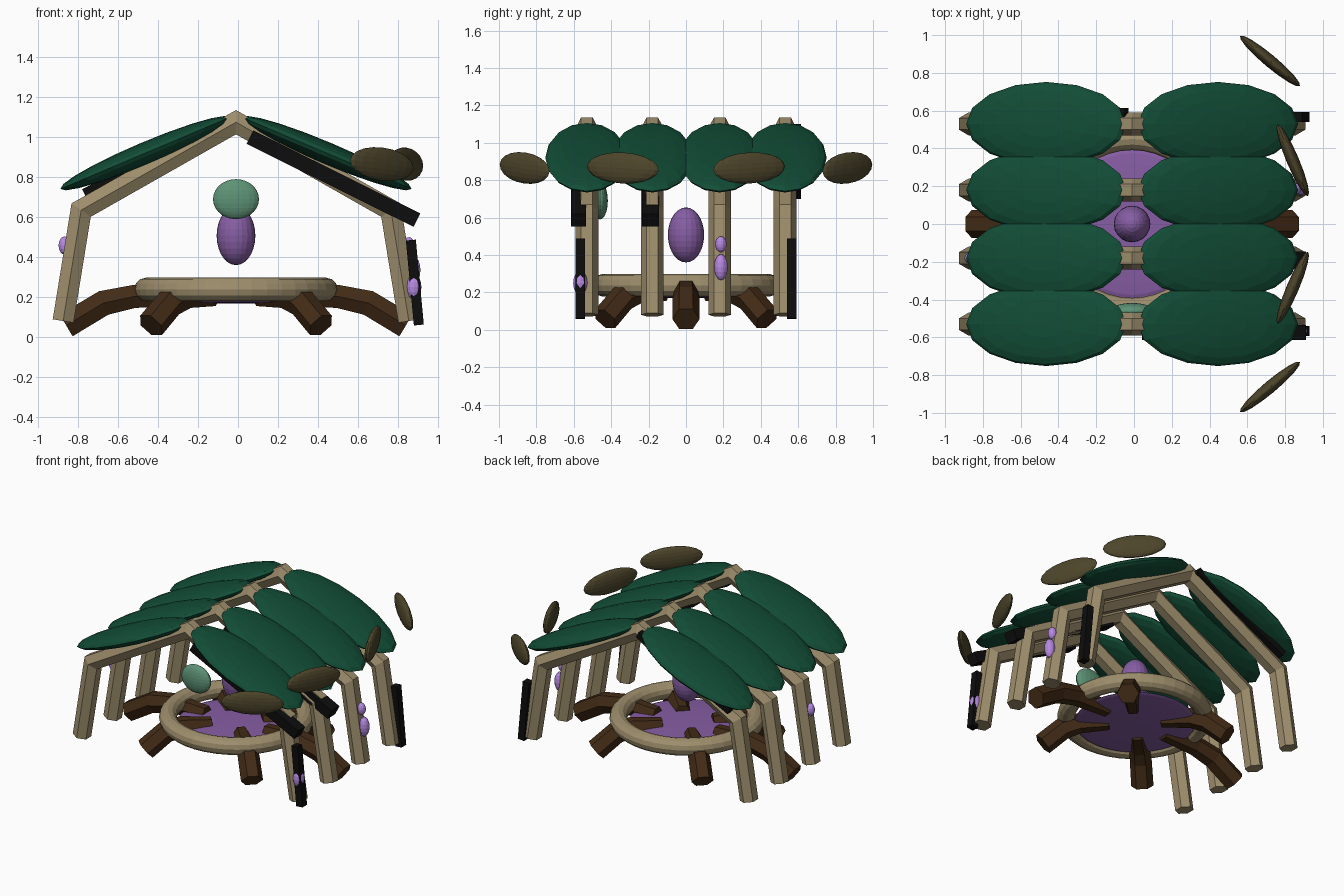
import bpy, bmesh, math
from mathutils import Vector, Matrix

old = bpy.data.objects.get("Cube")
if old:
    bpy.data.objects.remove(old)

CX = -0.01  # ridge line of the shelter


def material(name, rgb):
    m = bpy.data.materials.new(name)
    m.use_nodes = True
    m.diffuse_color = (*rgb, 1)
    bsdf = next(n for n in m.node_tree.nodes if n.type == 'BSDF_PRINCIPLED')
    bsdf.inputs["Base Color"].default_value = (*rgb, 1)
    return m


TAN = material("pale wood", (0.34, 0.27, 0.15))
GREEN = material("deep leaf green", (0.006, 0.075, 0.038))
BROWN = material("root brown", (0.055, 0.024, 0.008))
OLIVE = material("dry leaf olive", (0.075, 0.06, 0.024))
PURPLE = material("purple", (0.24, 0.11, 0.37))
LILAC = material("lilac", (0.47, 0.25, 0.76))
MINT = material("mint", (0.11, 0.29, 0.18))
BLACK = material("charcoal", (0.004, 0.004, 0.004))


def finish(name, bm, mat):
    bmesh.ops.recalc_face_normals(bm, faces=bm.faces)
    mesh = bpy.data.meshes.new(name)
    bm.to_mesh(mesh)
    bm.free()
    mesh.materials.append(mat)
    ob = bpy.data.objects.new(name, mesh)
    bpy.context.collection.objects.link(ob)
    return ob


def ellipsoid(name, loc, radii, mat, rot=Matrix(), segs=16, rings=10):
    bm = bmesh.new()
    mx = Matrix.Translation(loc) @ rot.to_4x4() @ Matrix.Diagonal((*radii, 1))
    bmesh.ops.create_uvsphere(bm, u_segments=segs, v_segments=rings, radius=1, matrix=mx)
    return finish(name, bm, mat)


def hex_tube(name, path, radii, mat):
    """Six-sided mitred tube along a path lying in one vertical plane."""
    pts = [Vector(p) for p in path]
    span = pts[-1] - pts[0]
    side = Vector((-span.y, span.x, 0)).normalized()
    bm = bmesh.new()
    loops = []
    for i, p in enumerate(pts):
        a = (p - pts[i - 1]).normalized() if i else None
        b = (pts[i + 1] - p).normalized() if i < len(pts) - 1 else None
        a, b = a or b, b or a
        t = (a + b).normalized()
        up = side.cross(t) / max(t.dot(a), 0.5)
        loops.append([bm.verts.new(p + radii[i] * (side * math.cos(k * math.pi / 3)
                                                   + up * math.sin(k * math.pi / 3)))
                      for k in range(6)])
    for l0, l1 in zip(loops, loops[1:]):
        for k in range(6):
            bm.faces.new((l0[k], l0[k - 1], l1[k - 1], l1[k]))
    bm.faces.new(loops[0])
    bm.faces.new(loops[-1])
    return finish(name, bm, mat)


def bar(name, start, end, thick, depth, mat):
    """Square bar between two points at the same y."""
    a, b = Vector(start), Vector(end)
    d = b - a
    rot = Matrix.Rotation(math.atan2(-d.z, d.x), 4, 'Y')
    bm = bmesh.new()
    bmesh.ops.create_cube(bm, size=1, matrix=Matrix.Translation((a + b) / 2) @ rot
                          @ Matrix.Diagonal((d.length, depth, thick, 1)))
    return finish(name, bm, mat)


# Bent ribs with a pair of roof leaves on each
for i, y in enumerate((-0.53, -0.18, 0.18, 0.53)):
    half = [(0.865, 0.08), (0.775, 0.635)]
    path = [(CX - x, y, z) for x, z in half] + [(CX, y, 1.075)]
    path += [(CX + x, y, z) for x, z in reversed(half)]
    hex_tube(f"rib_{i + 1}", path, [0.061] * 5, TAN)
    for side, s in (("right", -1), ("left", 1)):
        ellipsoid(f"roof_leaf_{side}_{i + 1}", (CX + s * 0.455, y, 0.92),
                  (0.46, 0.222, 0.055), GREEN, Matrix.Rotation(s * 0.4, 3, 'Y'))

# Basin ring: round section swept about z
bm = bmesh.new()
ring = [bm.verts.new((CX + 0.45 + 0.059 * math.cos(k * math.pi / 6), 0,
                      0.238 + 0.059 * math.sin(k * math.pi / 6))) for k in range(12)]
edges = [bm.edges.new((ring[k - 1], ring[k])) for k in range(12)]
bmesh.ops.spin(bm, geom=ring + edges, cent=(CX, 0, 0), axis=(0, 0, 1),
               angle=2 * math.pi, steps=40, use_merge=True)
bmesh.ops.remove_doubles(bm, verts=bm.verts, dist=0.0005)
finish("basin_ring", bm, TAN)

# Pool and the floating core
ellipsoid("pool", (CX, 0, 0.19), (0.395, 0.395, 0.022), PURPLE, segs=32)
ellipsoid("core", (CX, 0, 0.507), (0.097, 0.097, 0.147), PURPLE, segs=20, rings=14)
ellipsoid("front_disc", (CX, -0.46, 0.69), (0.115, 0.042, 0.1), MINT, segs=20, rings=14)

# Six roots spread in an oval
root = ((0.28, 0.2, 0.052), (0.6, 0.203, 0.066), (0.78, 0.17, 0.072), (1, 0.058, 0.073))
for i in range(6):
    c, s = math.cos(i * math.pi / 3), math.sin(i * math.pi / 3)
    hex_tube(f"root_{i + 1}", [(CX + 0.85 * c * f, 0.5 * s * f, z) for f, z, r in root],
             [r for f, z, r in root], BROWN)

# Floating dry leaves, mirrored front to back
for side, s in (("front", -1), ("back", 1)):
    for n, x, y, ang, tilt in (("outer", 0.72, 0.863, -40, 0.1),
                               ("inner", 0.84, 0.338, -67, 0.05)):
        rot = Matrix.Rotation(s * math.radians(ang), 3, 'Z') @ Matrix.Rotation(tilt, 3, 'Y')
        ellipsoid(f"dry_leaf_{side}_{n}", (x, s * y, 0.865), (0.208, 0.033, 0.083), OLIVE, rot)

# Charred strips on beams and legs
bar("front_beam_strip", (0.06, -0.575, 1.0), (0.895, -0.575, 0.585), 0.075, 0.08, BLACK)
bar("second_beam_strip", (0.06, -0.19, 1.0), (0.895, -0.19, 0.585), 0.075, 0.09, BLACK)
bar("back_beam_strip", (-0.04, 0.585, 1.08), (-0.77, 0.585, 0.72), 0.045, 0.06, BLACK)
for side, s in (("front", -1), ("back", 1)):
    bar(f"{side}_leg_strip", (0.905, s * 0.566, 0.06), (0.865, s * 0.566, 0.485),
        0.05, 0.052, BLACK)

# Glowing beads on the legs
for i, (x, y, z, r, h) in enumerate(((0.88, -0.565, 0.25, 0.038, 0.065),
                                     (0.877, 0.187, 0.335, 0.036, 0.07),
                                     (0.855, 0.187, 0.457, 0.03, 0.043),
                                     (-0.868, -0.18, 0.458, 0.03, 0.045))):
    ellipsoid(f"bead_{i + 1}", (x, y, z), (r, r, h), LILAC, segs=12, rings=8)
